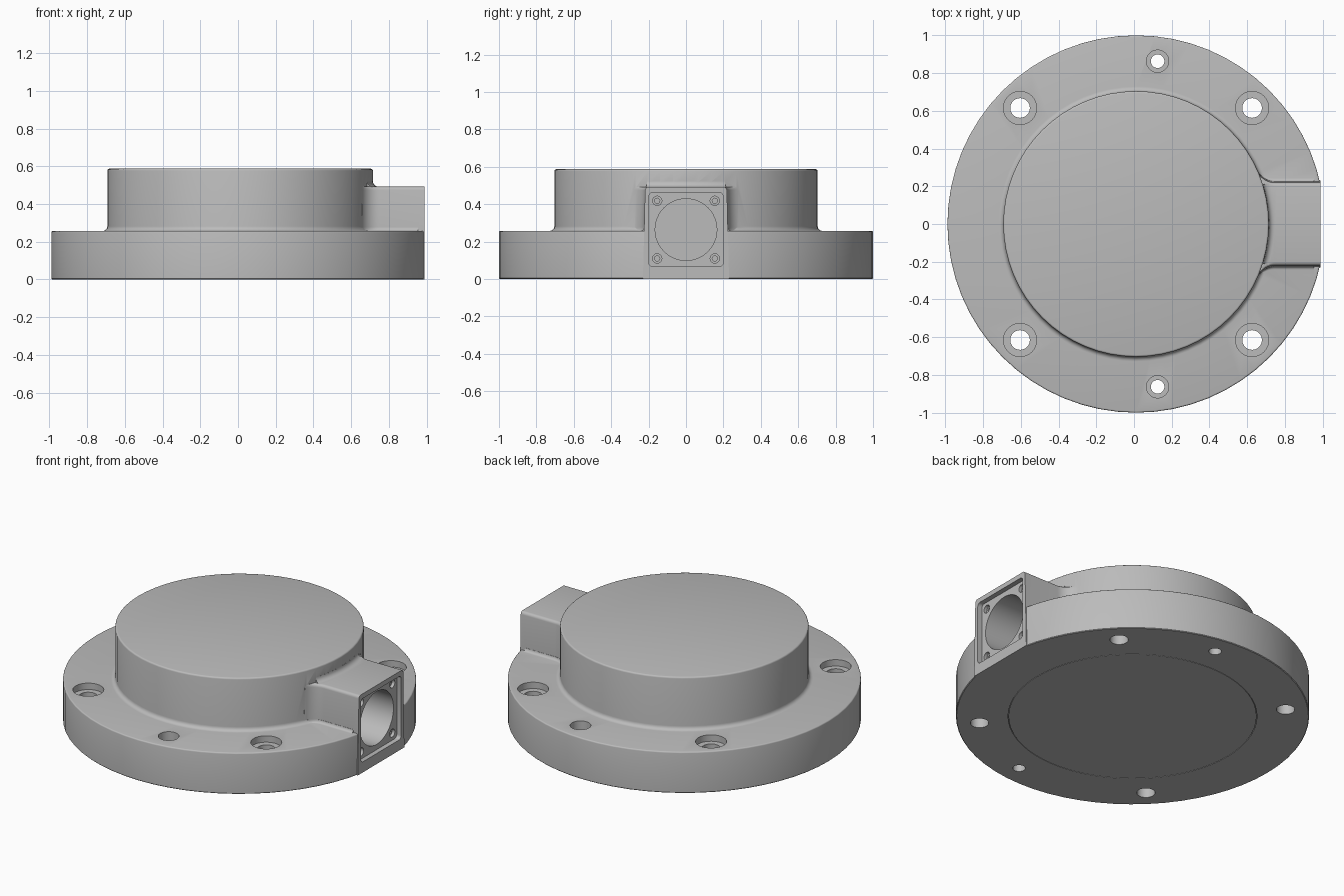
import bpy, bmesh
from math import sin, cos, pi, sqrt, atan2
from mathutils import Vector

if "Cube" in bpy.data.objects:
    bpy.data.objects.remove(bpy.data.objects["Cube"])

CX = 0.011            # axis of the round body
FRONT = 0.989         # plane of the port face
R_FLANGE, R_DRUM = 1.0, 0.704
Z_FLANGE, Z_DRUM, Z_BOX = 0.257, 0.587, 0.492
PORT_Z = 0.264

grey = bpy.data.materials.new("casting grey")
grey.use_nodes = True
COLOUR = (0.5, 0.5, 0.5, 1)
grey.diffuse_color = COLOUR
grey.node_tree.nodes["Principled BSDF"].inputs["Base Color"].default_value = COLOUR


def loft(name, rings):
    """Skin a list of closed rings and cap both ends."""
    bm = bmesh.new()
    loops = [[bm.verts.new(p) for p in ring] for ring in rings]
    n = len(loops[0])
    for a, b in zip(loops, loops[1:]):
        for i in range(n):
            j = (i + 1) % n
            bm.faces.new((a[i], a[j], b[j], b[i]))
    bm.faces.new(loops[0][::-1])
    bm.faces.new(loops[-1])
    bmesh.ops.recalc_face_normals(bm, faces=bm.faces)
    mesh = bpy.data.meshes.new(name)
    bm.to_mesh(mesh)
    bm.free()
    ob = bpy.data.objects.new(name, mesh)
    bpy.context.collection.objects.link(ob)
    mesh.materials.append(grey)
    return ob


def turned(name, x, y, profile, segs=32):
    """Solid of revolution about z from (radius, height) pairs."""
    angles = [2 * pi * i / segs for i in range(segs)]
    return loft(name, [[(x + r * cos(a), y + r * sin(a), z) for a in angles]
                       for r, z in profile])


def bored(name, y, z, r, x0, x1, segs=32):
    """Cylinder lying along x."""
    angles = [2 * pi * i / segs for i in range(segs)]
    return loft(name, [[(x, y + r * cos(a), z + r * sin(a)) for a in angles]
                       for x in (x0, x1)])


def combine(target, tool, op):
    mod = target.modifiers.new(op, "BOOLEAN")
    mod.operation, mod.object, mod.solver = op, tool, "EXACT"
    bpy.context.view_layer.objects.active = target
    bpy.ops.object.modifier_apply(modifier=mod.name)
    bpy.data.objects.remove(tool)


def arc(cx, cy, r, a0, a1, n=5):
    return [(cx + r * cos(a0 + (a1 - a0) * i / n), cy + r * sin(a0 + (a1 - a0) * i / n))
            for i in range(n + 1)]


def port_ring(z, w, front, r=0.1):
    """Plan of the port block, flaring tangentially into the drum."""
    px, py = sqrt((R_DRUM + r) ** 2 - (w + r) ** 2), w + r
    flare = arc(CX + px, py, r, -pi / 2, atan2(-py, -px), 8)
    half = [(front, w)] + flare + [(0.4, flare[-1][1])]
    return [(x, y, z) for x, y in half] + [(x, -y, z) for x, y in reversed(half)]


# Flange and drum, with rounded rims and a fillet between them
foot = arc(R_DRUM + 0.025, Z_FLANGE + 0.025, 0.025, 1.5 * pi, pi)
flange_rim = arc(R_FLANGE - 0.008, Z_FLANGE - 0.008, 0.008, 0, pi / 2, 3)
drum_rim = arc(R_DRUM - 0.01, Z_DRUM - 0.01, 0.01, 0, pi / 2, 3)
housing = turned("housing", CX, 0, [(R_FLANGE - 0.004, 0), (R_FLANGE, 0.004)]
                 + flange_rim + foot + drum_rim, 64)

# Flat on the flange beside the port
flat = loft("flat_cutter", [[(FRONT, -1, z), (2, -1, z), (2, 1, z), (FRONT, 1, z)]
                            for z in (-1, 1)])
combine(housing, flat, "DIFFERENCE")

# Port block with drafted sides and rounded top edges
top_edge = arc(0.201, Z_BOX - 0.018, 0.018, 0, pi / 2, 4)
block = loft("port_block", [port_ring(0, 0.23, FRONT)]
             + [port_ring(z, w, FRONT) for w, z in top_edge])
combine(housing, block, "UNION")

# Fillet where the block sides meet the flange
side_foot = arc(0.243, Z_FLANGE + 0.018, 0.018, 1.5 * pi, pi, 4)
skirt = loft("block_fillet", [port_ring(Z_FLANGE - 0.02, 0.243, 0.955)]
             + [port_ring(z, w, 0.955) for w, z in side_foot])
combine(housing, skirt, "UNION")

# Fillet where the block top meets the drum
section = arc(R_DRUM + 0.03, Z_BOX + 0.03, 0.03, 1.5 * pi, pi) + [
    (R_DRUM - 0.03, Z_BOX + 0.03), (R_DRUM - 0.03, Z_BOX - 0.02), (R_DRUM + 0.03, Z_BOX - 0.02)]
sweep = [0.3 * (i / 6 - 1) for i in range(13)]
saddle = loft("top_fillet", [[(CX + r * cos(a), r * sin(a), z) for r, z in section]
                             for a in sweep])
combine(housing, saddle, "UNION")

# Counterbored holes in the flange
for sy in (-1, 1):
    holes = [(CX + sx * 0.615, 0.615, 0.052, 0.088, 0.04) for sx in (-1, 1)]
    holes.append((0.125, 0.863, 0.036, 0.059, 0.15))
    for x, y, r, head, depth in holes:
        z = Z_FLANGE - depth
        combine(housing, turned("hole_cutter", x, sy * y, [
            (r, -0.1), (r, z), (head, z), (head, 0.4)]), "DIFFERENCE")

# Square pocket in the port face
corners = []
for k, (sy, sz) in enumerate(((1, 1), (-1, 1), (-1, -1), (1, -1))):
    corners += arc(sy * 0.178, PORT_Z + sz * 0.178, 0.02, k * pi / 2, (k + 1) * pi / 2, 4)
pocket = loft("pocket_cutter", [[(x, y, z) for y, z in corners] for x in (FRONT - 0.03, 1.2)])
combine(housing, pocket, "DIFFERENCE")

# Main bore and four stepped screw holes
combine(housing, bored("bore_cutter", 0, PORT_Z, 0.165, 0.45, 1.2, 48), "DIFFERENCE")
for sy in (-1, 1):
    for sz in (-1, 1):
        for r, depth in ((0.025, 0.05), (0.014, 0.12)):
            combine(housing, bored("screw_cutter", sy * 0.154, PORT_Z + sz * 0.154, r,
                                   FRONT - depth, 1.2, 16), "DIFFERENCE")

# Flush cover under the body, with a hairline gap
combine(housing, turned("cover_cutter", CX, 0, [(0.705, -0.1), (0.705, 0.02)], 64), "DIFFERENCE")
cover = turned("base_cover", CX, 0, [(0.702, 0), (0.702, 0.021)], 64)

for ob in (housing, cover):
    bpy.ops.object.select_all(action="DESELECT")
    ob.select_set(True)
    bpy.context.view_layer.objects.active = ob
    bpy.ops.object.shade_smooth_by_angle(angle=0.6)
